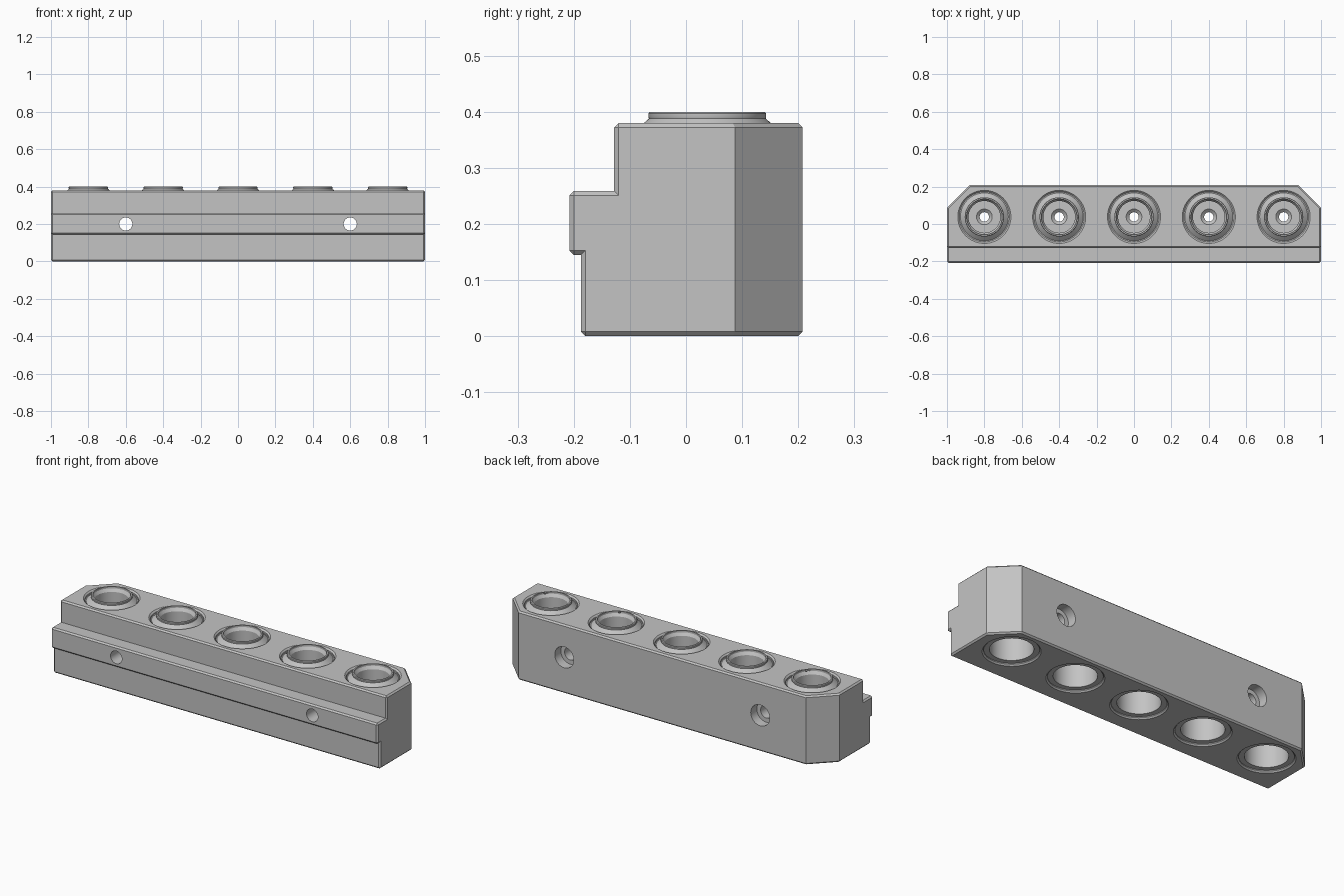
import bpy, bmesh, math
from mathutils import Matrix, Vector

cube = bpy.data.objects.get("Cube")
if cube:
    bpy.data.objects.remove(cube)

grey = bpy.data.materials.new("light grey")
grey.use_nodes = True
color = (0.55, 0.55, 0.55, 1)
grey.diffuse_color = color
grey.node_tree.nodes["Principled BSDF"].inputs["Base Color"].default_value = color

CUP_XS = [-0.8, -0.4, 0, 0.4, 0.8]
CUP_Y = 0.038


def finish(bm, name):
    bmesh.ops.recalc_face_normals(bm, faces=bm.faces)
    mesh = bpy.data.meshes.new(name)
    bm.to_mesh(mesh)
    bm.free()
    mesh.materials.append(grey)
    obj = bpy.data.objects.new(name, mesh)
    bpy.context.collection.objects.link(obj)
    return obj


def lathes(name, profile, matrices, closed=False):
    """Turn an (r, z) profile about z, once for each placement."""
    bm = bmesh.new()
    for matrix in matrices:
        verts = [bm.verts.new((r, 0, z)) for r, z in profile]
        edges = [bm.edges.new(pair) for pair in zip(verts, verts[1:])]
        if closed:
            edges.append(bm.edges.new((verts[-1], verts[0])))
        old = set(bm.verts) - set(verts)
        bmesh.ops.spin(bm, geom=verts + edges, cent=(0, 0, 0), axis=(0, 0, 1),
                       angle=math.tau, steps=64)
        new = [v for v in bm.verts if v not in old]
        bmesh.ops.remove_doubles(bm, verts=new, dist=1e-5)
        new = [v for v in bm.verts if v not in old]
        bmesh.ops.transform(bm, matrix=matrix, verts=new)
    return finish(bm, name)


def combine(target, tool, operation):
    mod = target.modifiers.new(operation, 'BOOLEAN')
    mod.operation, mod.solver, mod.object = operation, 'EXACT', tool
    bpy.context.view_layer.update()
    bpy.ops.object.select_all(action='DESELECT')
    bpy.context.view_layer.objects.active = target
    target.select_set(True)
    bpy.ops.object.modifier_apply(modifier=mod.name)
    bpy.data.objects.remove(tool)


# Stepped rail profile, drawn through the length
profile = [(-0.187, 0), (0.208, 0), (0.208, 0.38), (-0.128, 0.38),
           (-0.128, 0.251), (-0.208, 0.251 + 0.008), (-0.208, 0.145), (-0.187, 0.145)]
profile[4] = (-0.128, 0.259)
bm = bmesh.new()
face = bm.faces.new([bm.verts.new((-1, y, z)) for y, z in profile])
out = bmesh.ops.extrude_face_region(bm, geom=[face])
bmesh.ops.translate(bm, vec=(2, 0, 0),
                    verts=[v for v in out["geom"] if isinstance(v, bmesh.types.BMVert)])

# Cut off the two back corners
for side in (-1, 1):
    cut = bmesh.ops.bisect_plane(
        bm, geom=bm.verts[:] + bm.edges[:] + bm.faces[:], dist=1e-5,
        plane_co=(side, 0.087, 0), plane_no=Vector((side, 1, 0)).normalized(),
        clear_outer=True)
    rim = [e for e in cut["geom_cut"] if isinstance(e, bmesh.types.BMEdge)]
    bmesh.ops.holes_fill(bm, edges=rim, sides=0)

# Small chamfer on every square outer edge
bmesh.ops.recalc_face_normals(bm, faces=bm.faces)
square = [e for e in bm.edges if e.calc_face_angle_signed(0) > 0.9]
bmesh.ops.bevel(bm, geom=square, offset=0.008, segments=1, affect='EDGES',
                profile=0.5, clamp_overlap=True)
body = finish(bm, "holder_body")

cups = [Matrix.Translation((x, CUP_Y, 0)) for x in CUP_XS]

# Ring grooves around the cups
combine(body, lathes("groove_cutter", [
    (0.1, 0.364), (0.134, 0.364), (0.134, 0.372), (0.152, 0.39), (0.1, 0.39)],
    cups, closed=True), 'DIFFERENCE')

# Raised collars with a cone foot and a thin rim
combine(body, lathes("collars", [
    (0, 0.34), (0.128, 0.34), (0.128, 0.366), (0.113, 0.38), (0.104, 0.388),
    (0.105, 0.391), (0.105, 0.397), (0.102, 0.4), (0, 0.4)], cups), 'UNION')

# Cup above, socket below, joined by a small countersunk hole
combine(body, lathes("bore_cutter", [
    (0, -0.01), (0.152, -0.01), (0.135, 0.007), (0.135, 0.012), (0.107, 0.012),
    (0.107, 0.18), (0.025, 0.18), (0.025, 0.195), (0.042, 0.21), (0.085, 0.21),
    (0.085, 0.375), (0.095, 0.39), (0.095, 0.42), (0, 0.42)], cups), 'DIFFERENCE')

# Counterbored mounting holes through to the back
mounts = [Matrix.Translation((x, 0, 0.2)) @ Matrix.Rotation(-math.pi / 2, 4, 'X')
          for x in (-0.6, 0.6)]
combine(body, lathes("mount_cutter", [
    (0, -0.3), (0.035, -0.3), (0.035, 0.155), (0.058, 0.155), (0.058, 0.3), (0, 0.3)],
    mounts), 'DIFFERENCE')

bpy.ops.object.shade_smooth_by_angle(angle=math.radians(30))
